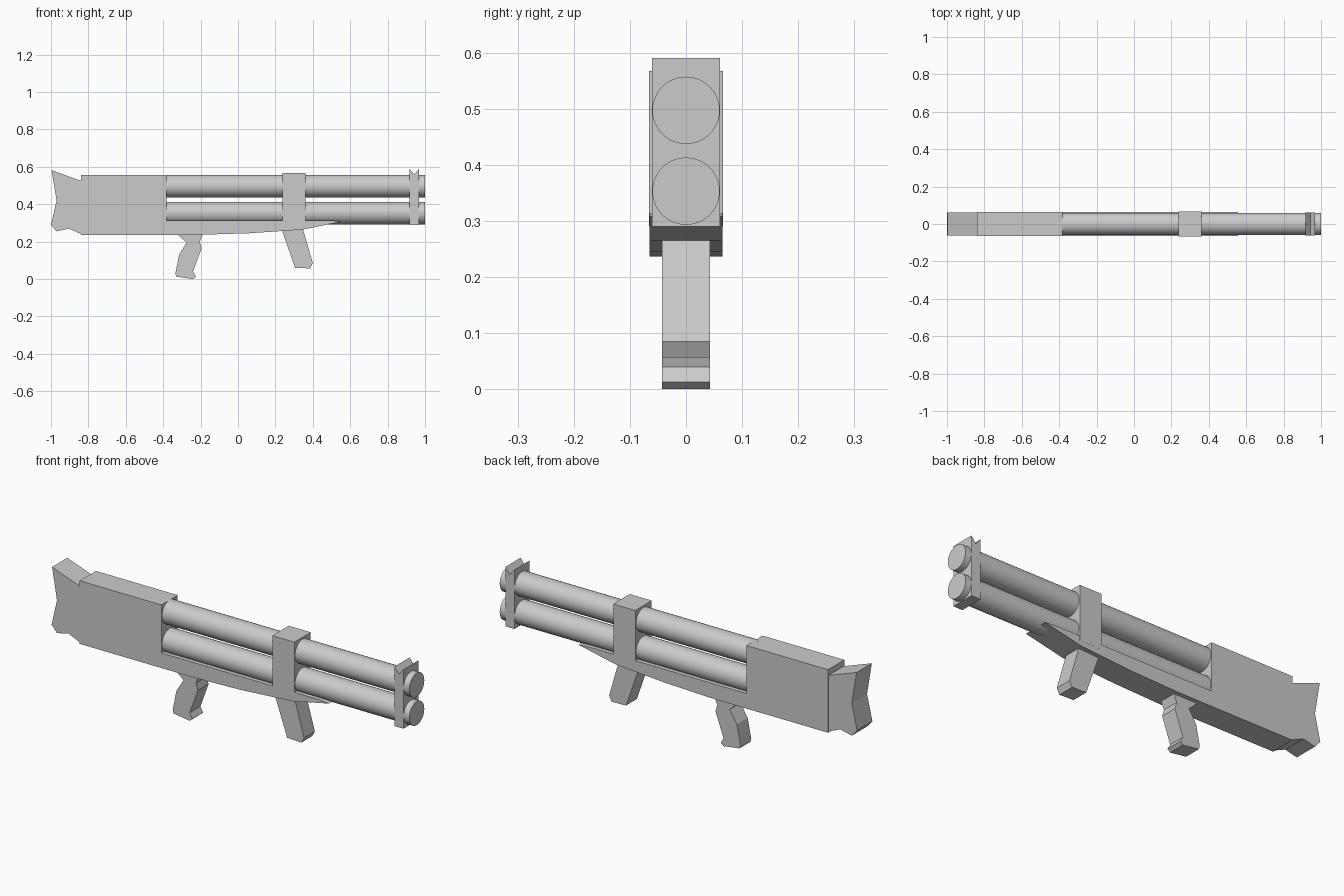
import bpy, bmesh, math

cube = bpy.data.objects.get("Cube")
if cube:
    bpy.data.objects.remove(cube, do_unlink=True)

grey = bpy.data.materials.new("light_grey")
grey.use_nodes = True
grey.diffuse_color = (0.6, 0.6, 0.6, 1)
grey.node_tree.nodes["Principled BSDF"].inputs["Base Color"].default_value = grey.diffuse_color


def plate(name, outline, half_width):
    """Side outline in x, z extruded evenly across y."""
    bm = bmesh.new()
    face = bm.faces.new([bm.verts.new((x, -half_width, z)) for x, z in outline])
    side = bmesh.ops.extrude_face_region(bm, geom=[face])["geom"]
    moved = [v for v in side if isinstance(v, bmesh.types.BMVert)]
    bmesh.ops.translate(bm, verts=moved, vec=(0, 2 * half_width, 0))
    bmesh.ops.recalc_face_normals(bm, faces=bm.faces)
    mesh = bpy.data.meshes.new(name)
    bm.to_mesh(mesh)
    bm.free()
    mesh.materials.append(grey)
    obj = bpy.data.objects.new(name, mesh)
    bpy.context.collection.objects.link(obj)
    return obj


def barrel(name, z, start=-0.4, end=1.0, radius=0.06):
    bpy.ops.mesh.primitive_cylinder_add(
        vertices=48, radius=radius, depth=end - start,
        location=((start + end) / 2, 0, z), rotation=(0, math.pi / 2, 0))
    obj = bpy.context.object
    obj.name = name
    obj.data.materials.append(grey)
    bpy.ops.object.shade_smooth_by_angle(angle=math.radians(40))


# Receiver with the tapering rail under the barrels
plate("receiver_and_rail", [
    (-0.84, 0.237), (-0.2, 0.237), (0.06, 0.245), (0.35, 0.265), (0.555, 0.308),
    (0.5, 0.313), (-0.383, 0.313), (-0.383, 0.556), (-0.84, 0.556)], 0.065)

# Flared shoulder stock
plate("stock", [
    (-0.997, 0.582), (-0.97, 0.42), (-1.0, 0.29), (-0.97, 0.255),
    (-0.905, 0.27), (-0.83, 0.237), (-0.83, 0.522)], 0.061)

# Twin barrels
barrel("upper_barrel", 0.497)
barrel("lower_barrel", 0.353)

# Band around both barrels
plate("barrel_band", [
    (0.238, 0.29), (0.361, 0.29), (0.361, 0.567), (0.238, 0.567)], 0.0655)

# Muzzle clamp with notched sight on top
plate("muzzle_clamp", [
    (0.917, 0.29), (0.968, 0.29), (0.968, 0.59), (0.943, 0.558), (0.917, 0.59)], 0.061)

# Angled front grip
plate("front_grip", [
    (0.23, 0.275), (0.305, 0.06), (0.385, 0.057), (0.4, 0.085), (0.345, 0.275)], 0.043)

# Contoured rear grip
plate("rear_grip", [
    (-0.325, 0.24), (-0.275, 0.195), (-0.315, 0.13), (-0.335, 0.03), (-0.33, 0.013),
    (-0.24, 0.0), (-0.225, 0.013), (-0.24, 0.04), (-0.195, 0.165),
    (-0.205, 0.2), (-0.188, 0.24)], 0.043)
